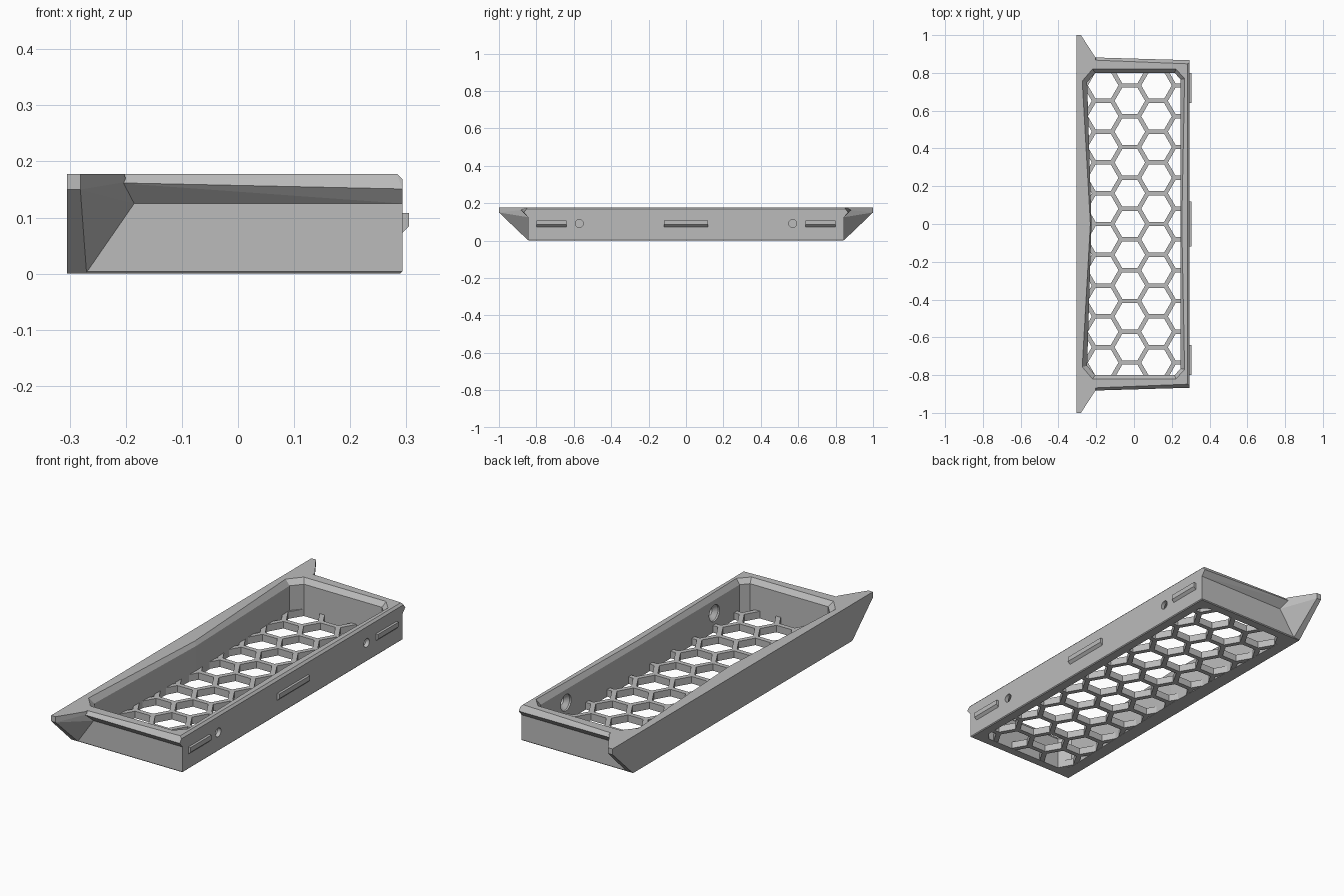
import bpy
import bmesh
from math import cos, sin, pi, sqrt
from mathutils import Matrix, Vector

cube = bpy.data.objects.get("Cube")
if cube:
    bpy.data.objects.remove(cube, do_unlink=True)

grey = bpy.data.materials.new("light_grey")
grey.use_nodes = True
grey.diffuse_color = (0.5, 0.5, 0.5, 1)
grey.node_tree.nodes["Principled BSDF"].inputs["Base Color"].default_value = grey.diffuse_color


def make(name, bm):
    bmesh.ops.recalc_face_normals(bm, faces=bm.faces)
    mesh = bpy.data.meshes.new(name)
    bm.to_mesh(mesh)
    bm.free()
    mesh.materials.append(grey)
    ob = bpy.data.objects.new(name, mesh)
    bpy.context.collection.objects.link(ob)
    return ob


def hull(name, points):
    bm = bmesh.new()
    for p in points:
        bm.verts.new(p)
    bmesh.ops.convex_hull(bm, input=bm.verts)
    bmesh.ops.delete(bm, geom=[v for v in bm.verts if not v.link_faces], context='VERTS')
    bmesh.ops.dissolve_limit(bm, angle_limit=0.002, verts=bm.verts, edges=bm.edges)
    return make(name, bm)


def loft(bm, rings):
    """Skin matching rings of points and cap both ends."""
    loops = [[bm.verts.new(p) for p in ring] for ring in rings]
    n = len(loops[0])
    for a, b in zip(loops, loops[1:]):
        for i in range(n):
            j = (i + 1) % n
            bm.faces.new((a[i], a[j], b[j], b[i]))
    bm.faces.new(loops[0][::-1])
    bm.faces.new(loops[-1])


def combine(target, other, operation):
    mod = target.modifiers.new(operation.lower(), 'BOOLEAN')
    mod.operation = operation
    mod.solver = 'EXACT'
    mod.object = other
    bpy.context.view_layer.objects.active = target
    bpy.ops.object.modifier_apply(modifier=mod.name)
    bpy.data.objects.remove(other, do_unlink=True)


LEFT, RIGHT, TOP, END = -0.305, 0.293, 0.178, 0.845

# Main box with small bevels along the bottom and the right top edge
points = []
for s in (1, -1):
    points += [(LEFT, s * (END - 0.004), 0), (RIGHT - 0.004, s * (END - 0.004), 0),
               (LEFT, s * END, 0.004), (RIGHT, s * END, 0.004),
               (LEFT, s * END, TOP), (RIGHT, s * END, TOP - 0.01),
               (RIGHT - 0.01, s * END, TOP)]
frame = hull("tray_frame", points)

for s in (1, -1):
    # Overhanging lip along each end
    lip = [(-0.22, 0.882, 0.162), (-0.22, 0.868, TOP), (-0.22, END, 0.125),
           (RIGHT, 0.867, 0.151), (RIGHT, 0.853, TOP - 0.01),
           (RIGHT - 0.01, 0.848, TOP), (RIGHT, END, 0.125)]
    lip += [(x, 0.825, z) for x in (-0.22, RIGHT) for z in (0.125, TOP - 0.01)]
    lip += [(x, 0.825, TOP) for x in (-0.22, RIGHT - 0.01)]
    combine(frame, hull("lip", [(x, s * y, z) for x, y, z in lip]), 'UNION')
    # Pointed wing on the left edge
    wing = [(x, 1.0, z) for x in (LEFT, -0.281) for z in (0.15, TOP)]
    wing += [(-0.203, 0.88, 0.163), (-0.203, 0.88, TOP), (-0.185, END, 0.125),
             (LEFT, END, 0.002), (-0.27, END, 0.002),
             (LEFT, 0.825, 0.002), (-0.27, 0.825, 0.002),
             (LEFT, 0.825, TOP), (-0.203, 0.825, TOP), (-0.185, 0.825, 0.125)]
    combine(frame, hull("wing", [(x, s * y, z) for x, y, z in wing]), 'UNION')


# Cavity with cut corners, a bowed left wall and a bevelled mouth
def mirrored(half):
    return half + [(x, -y) for x, y in reversed(half) if y]


lower = mirrored([(-0.225, 0), (-0.248, 0.75), (-0.205, 0.8), (0.215, 0.8), (0.247, 0.765), (0.245, 0)])
mouth = mirrored([(-0.231, 0), (-0.274, 0.757), (-0.22, 0.82), (0.222, 0.82), (0.268, 0.77), (0.253, 0)])
bm = bmesh.new()
loft(bm, [[(x, y, z) for x, y in ring] for ring, z in
          ((lower, -0.1), (lower, 0.155), (mouth, TOP), (mouth, 0.3))])
combine(frame, make("cavity", bm), 'DIFFERENCE')

# Screw holes through the right wall, countersunk inside
for y in (-0.57, 0.57):
    bm = bmesh.new()
    profile = [(0.22, 0.04), (0.255, 0.04), (0.274, 0.021), (0.35, 0.021)]
    loft(bm, [[(x, y + r * cos(i * pi / 16), 0.091 + r * sin(i * pi / 16)) for i in range(32)]
              for x, r in profile])
    combine(frame, make("screw_hole", bm), 'DIFFERENCE')

# Honeycomb floor, its rim buried in the frame walls
bm = bmesh.new()
loft(bm, [[(x * 1.03, y * 1.01, z) for x, y in lower] for z in (0.001, 0.035)])
floor = make("honeycomb_floor", bm)
pitch, bar = 0.163, 0.023
radius = (pitch - bar) / sqrt(3)
bm = bmesh.new()
for col in range(-2, 3):
    x = -0.022 + col * pitch * sqrt(3) / 2
    for row in range(-6, 7):
        y = (row + 0.5 * (col % 2)) * pitch
        loft(bm, [[(x + radius * cos(i * pi / 3), y + radius * sin(i * pi / 3), z)
                   for i in range(6)] for z in (-0.05, 0.1)])
combine(floor, make("hex_holes", bm), 'DIFFERENCE')

# Snap clips on the right wall
clip = [(0.285, 0.108), (0.305, 0.108), (0.305, 0.085), (RIGHT, 0.073), (0.285, 0.073)]
for name, y0, y1 in (("front_clip", -0.8, -0.64), ("middle_clip", -0.118, 0.118), ("back_clip", 0.64, 0.8)):
    bm = bmesh.new()
    loft(bm, [[(x, y, z) for x, z in clip] for y in (y0, y1)])
    make(name, bm)
